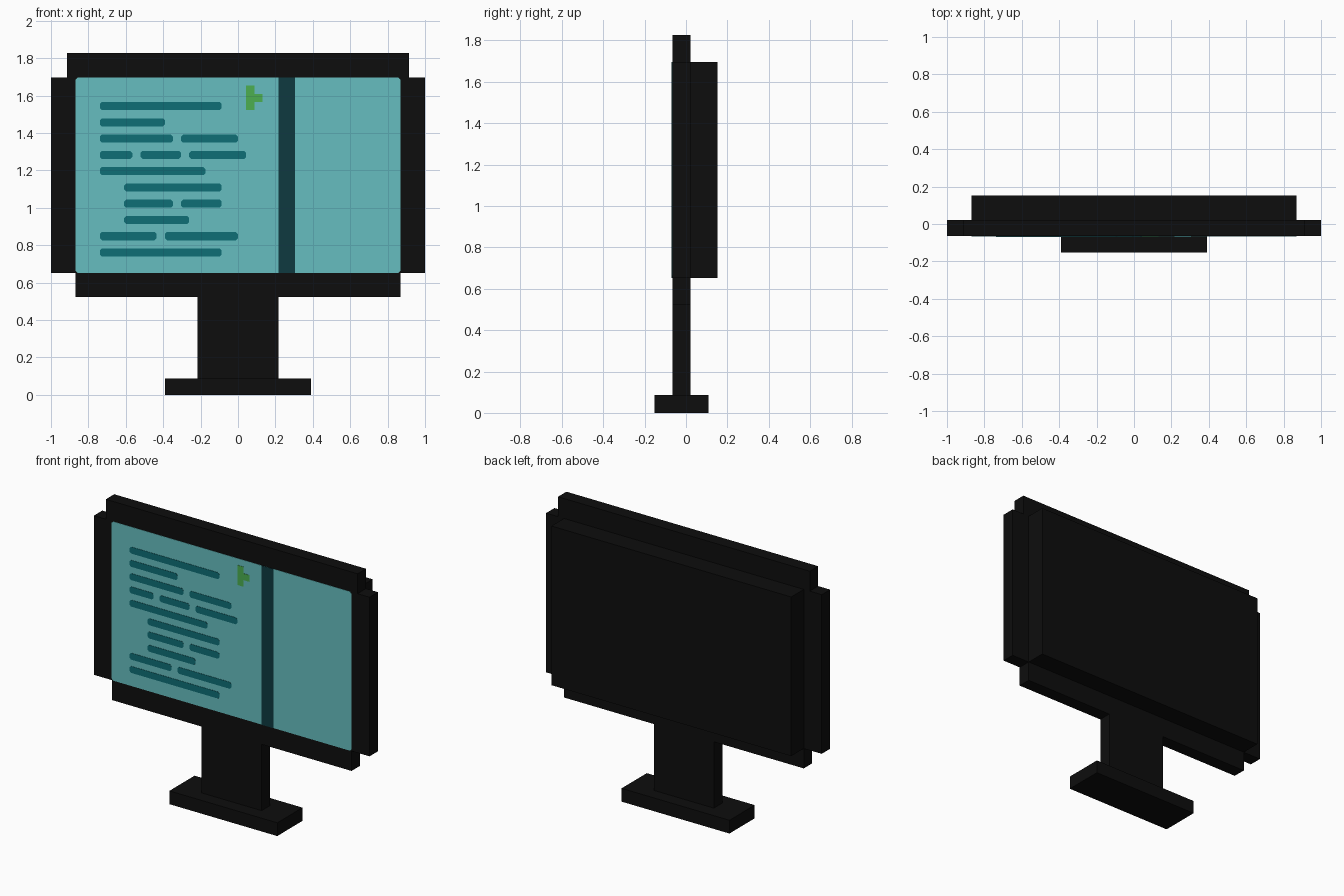
import bpy
import bmesh

cube = bpy.data.objects.get("Cube")
if cube:
    bpy.data.objects.remove(cube)

U = 1 / 23          # one grid cell; the monitor is 46 cells wide
FRONT = -1.5 * U    # y of the front face


def material(name, srgb):
    def linear(c):
        c /= 255
        return c / 12.92 if c <= 0.04045 else ((c + 0.055) / 1.055) ** 2.4
    colour = (*[linear(c) for c in srgb], 1)
    mat = bpy.data.materials.new(name)
    mat.use_nodes = True
    mat.diffuse_color = colour
    bsdf = mat.node_tree.nodes["Principled BSDF"]
    bsdf.inputs["Base Color"].default_value = colour
    bsdf.inputs["Roughness"].default_value = 0.8
    return mat


BLACK = material("black plastic", (13, 13, 13))
AQUA = material("screen aqua", (102, 190, 192))
TEAL = material("line teal", (14, 110, 118))
DARK = material("divider dark teal", (14, 58, 64))
GREEN = material("marker green", (76, 175, 80))


def prism(name, outline, y0, y1, mat):
    """Extrude an (x, z) outline, given in cells, from y0 to y1."""
    bm = bmesh.new()
    face = bm.faces.new([bm.verts.new((x * U, y0, z * U)) for x, z in outline])
    ext = bmesh.ops.extrude_face_region(bm, geom=[face])
    moved = [g for g in ext["geom"] if isinstance(g, bmesh.types.BMVert)]
    bmesh.ops.translate(bm, verts=moved, vec=(0, y1 - y0, 0))
    bmesh.ops.recalc_face_normals(bm, faces=bm.faces)
    mesh = bpy.data.meshes.new(name)
    bm.to_mesh(mesh)
    bm.free()
    mesh.materials.append(mat)
    obj = bpy.data.objects.new(name, mesh)
    bpy.context.collection.objects.link(obj)
    return obj


def rect(x0, x1, z0, z1, cut=0):
    """Rectangle outline, with clipped corners if cut is given."""
    if not cut:
        return [(x0, z0), (x1, z0), (x1, z1), (x0, z1)]
    return [(x0 + cut, z0), (x1 - cut, z0), (x1, z0 + cut), (x1, z1 - cut),
            (x1 - cut, z1), (x0 + cut, z1), (x0, z1 - cut), (x0, z0 + cut)]


def box(name, x0, x1, y0, y1, z0, z1):
    return prism(name, rect(x0, x1, z0, z1), y0 * U, y1 * U, BLACK)


# Stand
box("stand_base", -9, 9, -3.5, 2.5, 0, 2)
box("stand_neck", -5, 5, -1.5, 0.5, 2, 12)

# Display frame with stepped corners, and rear housing
frame_half = [(20, 12), (20, 15), (23, 15), (23, 39), (21, 39), (21, 42)]
frame = frame_half + [(-x, z) for x, z in reversed(frame_half)]
prism("display_frame", frame, FRONT, 0.5 * U, BLACK)
box("rear_housing", -20, 20, 0.5, 3.5, 15, 39)

# Screen and its full-height divider
prism("screen", rect(-20, 20, 15, 39, 0.25), FRONT - 0.002, FRONT, AQUA)
prism("screen_divider", rect(5, 7, 15, 39), FRONT - 0.004, FRONT, DARK)

# Rows of dashes, top to bottom: (start, end) in cells
rows = [
    [(-17, -2)],
    [(-17, -9)],
    [(-17, -8), (-7, 0)],
    [(-17, -13), (-12, -7), (-6, 1)],
    [(-17, -4)],
    [(-14, -2)],
    [(-14, -8), (-7, -2)],
    [(-14, -6)],
    [(-17, -10), (-9, 0)],
    [(-17, -2)],
]
for i, row in enumerate(rows):
    z = 35 - 2 * i
    for j, (x0, x1) in enumerate(row):
        prism(f"dash_{i + 1}_{j + 1}", rect(x0, x1, z, z + 1, 0.25),
              FRONT - 0.004, FRONT, TEAL)

# Green arrow marker
arrow = [(1, 35), (2, 35), (2, 36), (3, 36), (3, 37), (2, 37), (2, 38), (1, 38)]
prism("arrow_marker", arrow, FRONT - 0.004, FRONT, GREEN)
